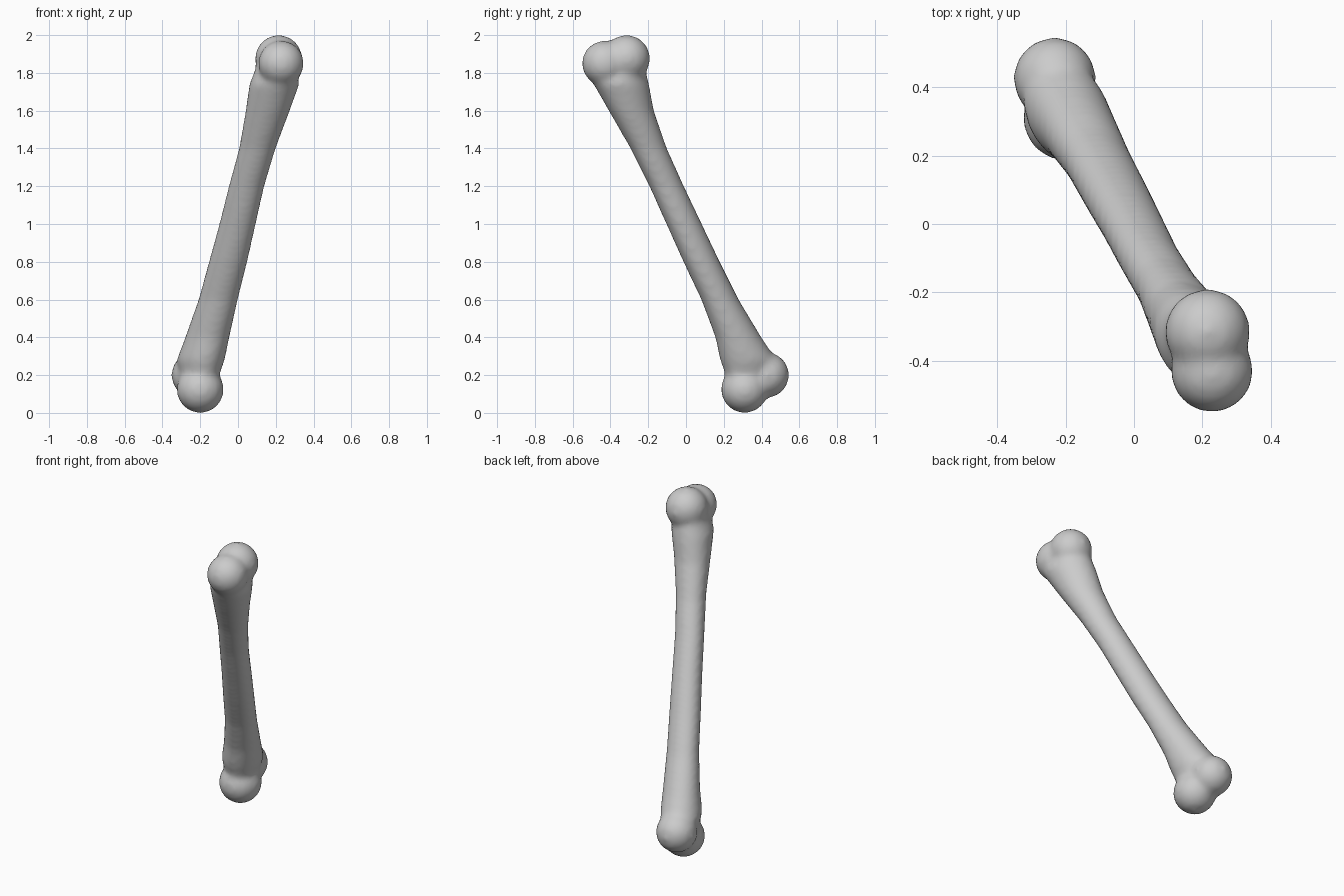
import bpy, bmesh
from math import sin, cos, tau, acos
from mathutils import Matrix, Vector

cube = bpy.data.objects.get("Cube")
if cube:
    bpy.data.objects.remove(cube, do_unlink=True)

# Bone colour
mat = bpy.data.materials.new("bone grey")
mat.use_nodes = True
grey = (0.6, 0.6, 0.6, 1)
mat.diffuse_color = grey
mat.node_tree.nodes["Principled BSDF"].inputs["Base Color"].default_value = grey

# Shaft sections: height, left and right x, front and back y
SECTIONS = [
    (0.17, -0.30, -0.11, 0.22, 0.45),
    (0.28, -0.325, -0.07, 0.18, 0.48),
    (0.40, -0.28, -0.045, 0.155, 0.40),
    (0.60, -0.21, 0.00, 0.08, 0.28),
    (0.80, -0.155, 0.05, -0.015, 0.18),
    (1.00, -0.10, 0.095, -0.105, 0.085),
    (1.20, -0.05, 0.14, -0.195, -0.01),
    (1.40, 0.005, 0.20, -0.295, -0.10),
    (1.60, 0.04, 0.275, -0.41, -0.17),
    (1.74, 0.06, 0.325, -0.49, -0.195),
    (1.84, 0.10, 0.31, -0.46, -0.22),
]
# Knuckles: centre and radius
KNOBS = [
    ((-0.20, 0.31, 0.124), 0.125),
    ((-0.232, 0.425, 0.20), 0.121),
    ((0.215, -0.315, 1.876), 0.125),
    ((0.228, -0.43, 1.85), 0.121),
]
SIDES = 32
SKEW = acos(-0.18)   # leans each oval along the tilt of the shaft

bm = bmesh.new()

# Shaft: lofted ovals
rings = []
for z, x0, x1, y0, y1 in SECTIONS:
    ring = []
    for i in range(SIDES):
        t = tau * i / SIDES
        ring.append(bm.verts.new(((x0 + x1) / 2 + (x1 - x0) / 2 * cos(t),
                                  (y0 + y1) / 2 + (y1 - y0) / 2 * cos(t - SKEW), z)))
    rings.append(ring)
for a, b in zip(rings, rings[1:]):
    for i in range(SIDES):
        j = (i + 1) % SIDES
        bm.faces.new((a[i], a[j], b[j], b[i]))
bm.faces.new(rings[0][::-1])
bm.faces.new(rings[-1])

# Rounded knuckles at both ends
for centre, radius in KNOBS:
    bmesh.ops.create_icosphere(bm, subdivisions=4, radius=radius,
                               matrix=Matrix.Translation(Vector(centre)))
bmesh.ops.recalc_face_normals(bm, faces=bm.faces)

mesh = bpy.data.meshes.new("bone")
bm.to_mesh(mesh)
bm.free()
mesh.materials.append(mat)
bone = bpy.data.objects.new("bone", mesh)
bpy.context.collection.objects.link(bone)

# Fuse the parts and soften the joins
remesh = bone.modifiers.new("fuse", 'REMESH')
remesh.mode = 'VOXEL'
remesh.voxel_size = 0.016
remesh.use_smooth_shade = True
soften = bone.modifiers.new("soften", 'SMOOTH')
soften.factor = 0.5
soften.iterations = 12
